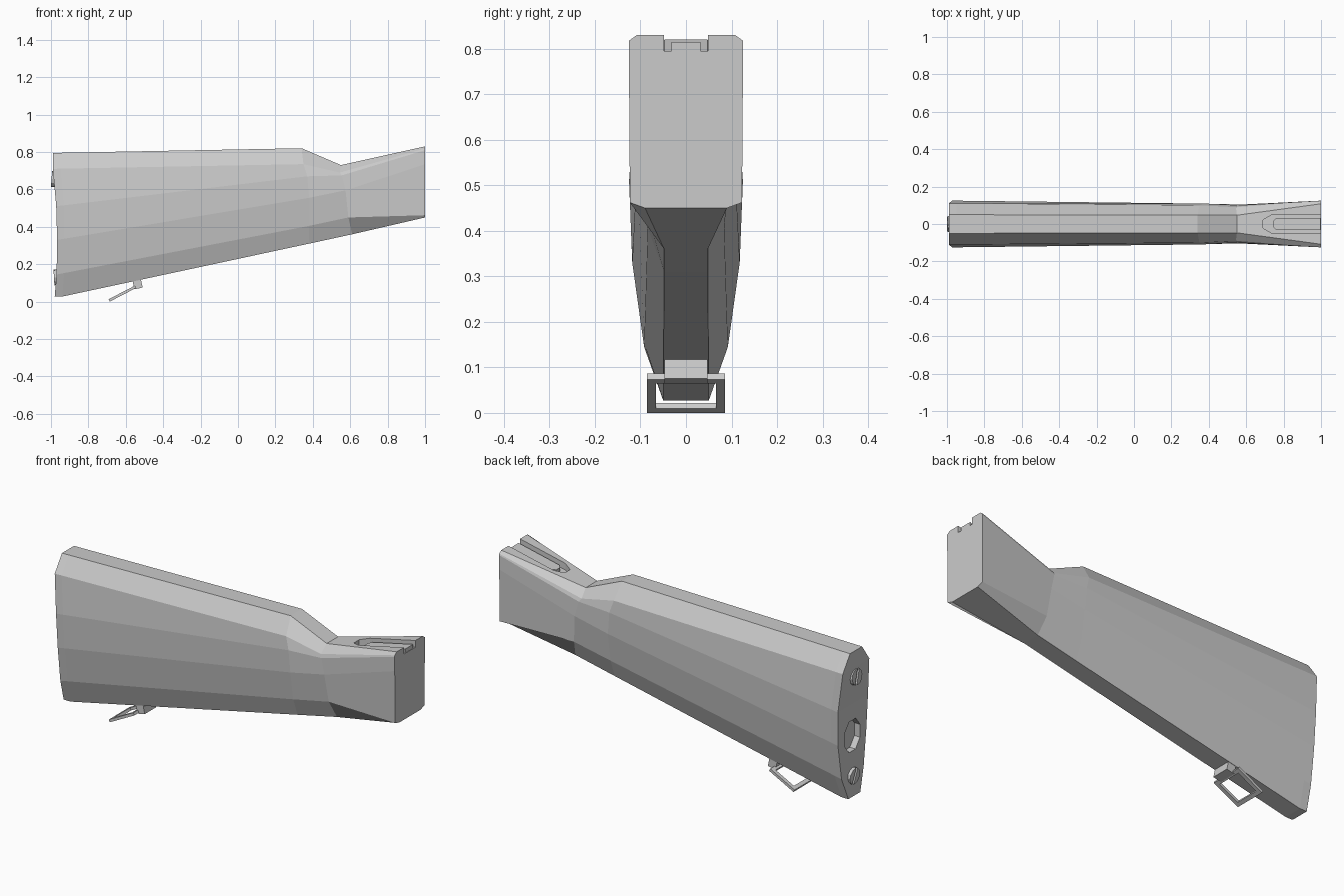
import bpy, bmesh
from math import pi, cos, sin, atan2
from mathutils import Matrix, Vector

cube = bpy.data.objects.get("Cube")
if cube:
    bpy.data.objects.remove(cube, do_unlink=True)

GREY = (0.6, 0.6, 0.6, 1)
mat = bpy.data.materials.new("plain grey")
mat.use_nodes = True
mat.diffuse_color = GREY
mat.node_tree.nodes["Principled BSDF"].inputs["Base Color"].default_value = GREY


def finish(bm, name):
    bmesh.ops.recalc_face_normals(bm, faces=bm.faces)
    me = bpy.data.meshes.new(name)
    bm.to_mesh(me)
    bm.free()
    ob = bpy.data.objects.new(name, me)
    bpy.context.collection.objects.link(ob)
    me.materials.append(mat)
    return ob


def add_box(bm, size, centre, base=Matrix()):
    m = base @ Matrix.Translation(centre) @ Matrix.Diagonal((*size, 1))
    bmesh.ops.create_cube(bm, size=1, matrix=m)


def prism(bottom, top):
    bm = bmesh.new()
    lo = [bm.verts.new(p) for p in bottom]
    hi = [bm.verts.new(p) for p in top]
    bm.faces.new(lo)
    bm.faces.new(hi)
    n = len(lo)
    for i in range(n):
        j = (i + 1) % n
        bm.faces.new((lo[i], lo[j], hi[j], hi[i]))
    return bm


def cut(target, cutter):
    cutter.hide_render = True
    mod = target.modifiers.new("cut", "BOOLEAN")
    mod.operation = "DIFFERENCE"
    mod.solver = "EXACT"
    mod.object = cutter
    bpy.context.view_layer.objects.active = target
    bpy.ops.object.modifier_apply(modifier=mod.name)
    bpy.data.objects.remove(cutter, do_unlink=True)


# Stock: half sections from top to bottom, lofted butt to receiver end
butt = [(-.99, .05, .795), (-.99, .11, .71), (-.972, .125, .51),
        (-.967, .118, .33), (-.97, .092, .145), (-.98, .05, .027)]
comb = [(.34, .047, .82), (.35, .1, .735), (.37, .109, .67),
        (.38, .107, .555), (.38, .084, .405), (.38, .048, .31)]
wrist = [(.55, .047, .73), (.545, .09, .69), (.555, .1, .675),
         (.575, .104, .595), (.59, .088, .45), (.61, .048, .36)]
end = [(1, .108, .83), (1, .125, .818), (1, .125, .81),
       (1, .125, .735), (1, .123, .462), (1, .09, .45)]
toe = [Vector(a).lerp(Vector(b), .03) for a, b in zip(butt, comb)]
toe[-1] = Vector((-.94, .05, .027))

bm = bmesh.new()
rings = []
for sec in (butt, toe, comb, wrist, end):
    left = [bm.verts.new(p) for p in sec]
    right = [bm.verts.new((p[0], -p[1], p[2])) for p in sec]
    rings.append(left + right[::-1])
n = len(rings[0])
for a, b in zip(rings, rings[1:]):
    for i in range(n):
        j = (i + 1) % n
        bm.faces.new((a[i], a[j], b[j], b[i]))
for ring in (rings[0], rings[-1]):
    for i in range(n // 2 - 1):
        bm.faces.new((ring[i], ring[i + 1], ring[n - 2 - i], ring[n - 1 - i]))
stock = finish(bm, "stock")


# Tang slot with a pointed front, following the slope of the wrist top
def top_z(x):
    return .83 - .222 * (1 - x)


def tang(outline, low, high):
    pts = outline + [(x, -y) for x, y in reversed(outline)]
    return prism([(x, y, top_z(x) + low) for x, y in pts],
                 [(x, y, top_z(x) + high) for x, y in pts])


cut(stock, finish(tang([(1.05, .048), (.735, .048), (.69, .022)], -.035, .06), "slot_cutter"))
finish(tang([(.997, .032), (.76, .032), (.745, .015)], -.04, -.014), "tang_rail")

# Eight-sided recess in the butt
pts = [(.07 * cos((k + .5) * pi / 4), .34 + .088 * sin((k + .5) * pi / 4)) for k in range(8)]
cut(stock, finish(prism([(-1.1, y, z) for y, z in pts],
                        [(-.935, y, z) for y, z in pts]), "recess_cutter"))

# Slotted butt screws, tilted with the butt surface
for name, x, z, tilt in (("upper_screw", -.984, .655, .08), ("lower_screw", -.971, .13, -.06)):
    base = Matrix.Translation((x, 0, z)) @ Matrix.Rotation(tilt, 4, "Y")
    bm = bmesh.new()
    bmesh.ops.create_cone(bm, cap_ends=True, segments=12, radius1=.042, radius2=.042,
                          depth=.026, matrix=base @ Matrix.Rotation(pi / 2, 4, "Y"))
    screw = finish(bm, name)
    bm = bmesh.new()
    add_box(bm, (.02, .014, .12), (-.014, 0, 0), base @ Matrix.Rotation(.35, 4, "X"))
    cut(screw, finish(bm, "screw_slot_cutter"))

# Sling swivel: mounting block and rectangular loop
bm = bmesh.new()
add_box(bm, (.045, .095, .05), (0, 0, 0),
        Matrix.Translation((-.537, 0, .095)) @ Matrix.Rotation(-.21, 4, "Y"))
finish(bm, "swivel_block")

length, width, bar, thick = .16, .172, .02, .014
slope = atan2(.07, .135)
base = Matrix.Translation((-.618, 0, .043)) @ Matrix.Rotation(-slope, 4, "Y")
bm = bmesh.new()
for s in (-1, 1):
    add_box(bm, (length, bar, thick), (0, s * (width - bar) / 2, 0), base)
    add_box(bm, (bar, width - 2 * bar, thick), (s * (length - bar) / 2, 0, 0), base)
finish(bm, "swivel_loop")
